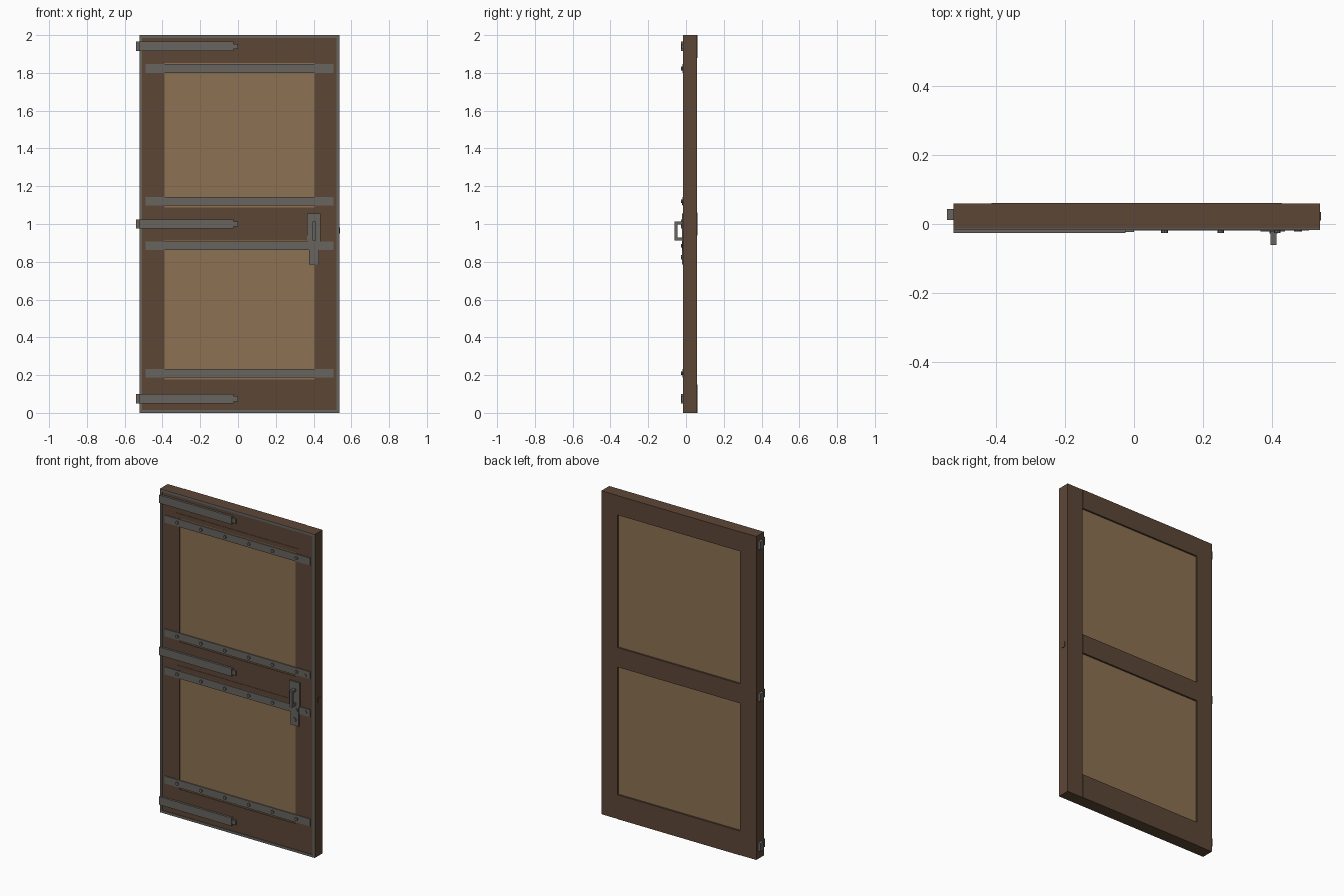
import bpy, bmesh, math
from mathutils import Matrix

if "Cube" in bpy.data.objects:
    bpy.data.objects.remove(bpy.data.objects["Cube"])


def material(name, rgb):
    m = bpy.data.materials.new(name)
    m.diffuse_color = (*rgb, 1)
    m.use_nodes = True
    m.node_tree.nodes["Principled BSDF"].inputs["Base Color"].default_value = m.diffuse_color
    return m


WOOD = material("dark brown wood", (0.107, 0.063, 0.037))
PANEL = material("light brown wood", (0.265, 0.165, 0.085))
METAL = material("grey iron", (0.138, 0.128, 0.118))


def finish(bm, name, mat):
    bmesh.ops.recalc_face_normals(bm, faces=bm.faces)
    me = bpy.data.meshes.new(name)
    bm.to_mesh(me)
    bm.free()
    me.materials.append(mat)
    ob = bpy.data.objects.new(name, me)
    bpy.context.collection.objects.link(ob)
    return ob


def boxes(name, mat, *spans):
    """One object made of boxes, each (x0, x1, y0, y1, z0, z1)."""
    bm = bmesh.new()
    for x0, x1, y0, y1, z0, z1 in spans:
        mtx = Matrix.Translation(((x0 + x1) / 2, (y0 + y1) / 2, (z0 + z1) / 2))
        bmesh.ops.create_cube(bm, size=1, matrix=mtx @ Matrix.Diagonal((x1 - x0, y1 - y0, z1 - z0, 1)))
    return finish(bm, name, mat)


def studs(name, points, r, y0, y1):
    """Eight-sided heads pointing to the front."""
    bm = bmesh.new()
    for x, z in points:
        mtx = Matrix.Translation((x, (y0 + y1) / 2, z)) @ Matrix.Rotation(math.pi / 2, 4, 'X')
        bmesh.ops.create_cone(bm, cap_ends=True, segments=8, radius1=r, radius2=r,
                              depth=abs(y1 - y0), matrix=mtx)
    return finish(bm, name, METAL)


def ring(x0, x1, y0, y1, z0, z1, wx, wz):
    """Four boxes forming a rectangular border."""
    return [(x0, x0 + wx, y0, y1, z0, z1), (x1 - wx, x1, y0, y1, z0, z1),
            (x0 + wx, x1 - wx, y0, y1, z0, z0 + wz), (x0 + wx, x1 - wx, y0, y1, z1 - wz, z1)]


L, R = -0.522, 0.537        # door edges
SL, SR = -0.412, 0.427      # inner stile edges
F, B = -0.013, 0.059        # front and back faces

# wooden frame
boxes("left_stile", WOOD, (L, SL, F, B, 0, 2))
boxes("right_stile", WOOD, (SR, R, F, B, 0, 2))
for name, z0, z1 in (("bottom_rail", 0, 0.15), ("middle_rail", 0.94, 1.06), ("top_rail", 1.88, 2)):
    boxes(name, WOOD, (SL, SR, F, 0.061, z0, z1))

# panels with a front moulding
for name, z0, z1 in (("lower", 0.15, 0.94), ("upper", 1.06, 1.88)):
    boxes(name + "_panel", PANEL, (SL, SR, F + 0.003, 0.05, z0, z1))
    boxes(name + "_moulding", WOOD, *ring(SL, SR, F - 0.002, F + 0.005, z0, z1, 0.023, 0.027))

# thin iron edging round the front
boxes("iron_edging", METAL, *ring(L, R, -0.017, F, 0, 2, 0.015, 0.015))

# cross straps with studs
for i, z in enumerate((0.21, 0.885, 1.12, 1.823)):
    boxes(f"cross_strap_{i}", METAL, (-0.49, 0.505, -0.0185, F, z - 0.023, z + 0.023))
    studs(f"strap_studs_{i}", [(-0.402 + 0.1632 * k, z) for k in range(6)], 0.01, -0.026, -0.018)

# hinges: long strap, tip and knuckle
for i, z in enumerate((0.075, 1.0, 1.94)):
    boxes(f"hinge_strap_{i}", METAL, (-0.522, -0.025, -0.026, F, z - 0.025, z + 0.025))
    boxes(f"hinge_tip_{i}", METAL, (-0.025, 0.0, -0.023, F, z - 0.014, z + 0.014))
    boxes(f"hinge_knuckle_{i}", METAL, (-0.541, -0.522, 0.011, 0.043, z - 0.025, z + 0.025))

# latch plate, keyhole plate and pull handle
boxes("latch_plate", METAL, (0.365, 0.436, -0.022, F, 0.905, 1.056))
boxes("lock_plate", METAL, (0.375, 0.43, -0.022, F, 0.785, 0.907))
boxes("handle", METAL,
      (0.394, 0.412, -0.06, -0.046, 0.912, 1.014),
      (0.394, 0.412, -0.047, -0.02, 0.912, 0.928),
      (0.394, 0.412, -0.047, -0.02, 0.998, 1.014))
studs("lock_boss", [(0.403, 0.823)], 0.012, -0.027, -0.02)
studs("strap_end_studs", [(0.472, 1.11), (0.475, 0.885)], 0.01, -0.022, -0.017)
boxes("latch_tongue", WOOD, (0.52, 0.541, 0.01, 0.035, 0.95, 0.982))
